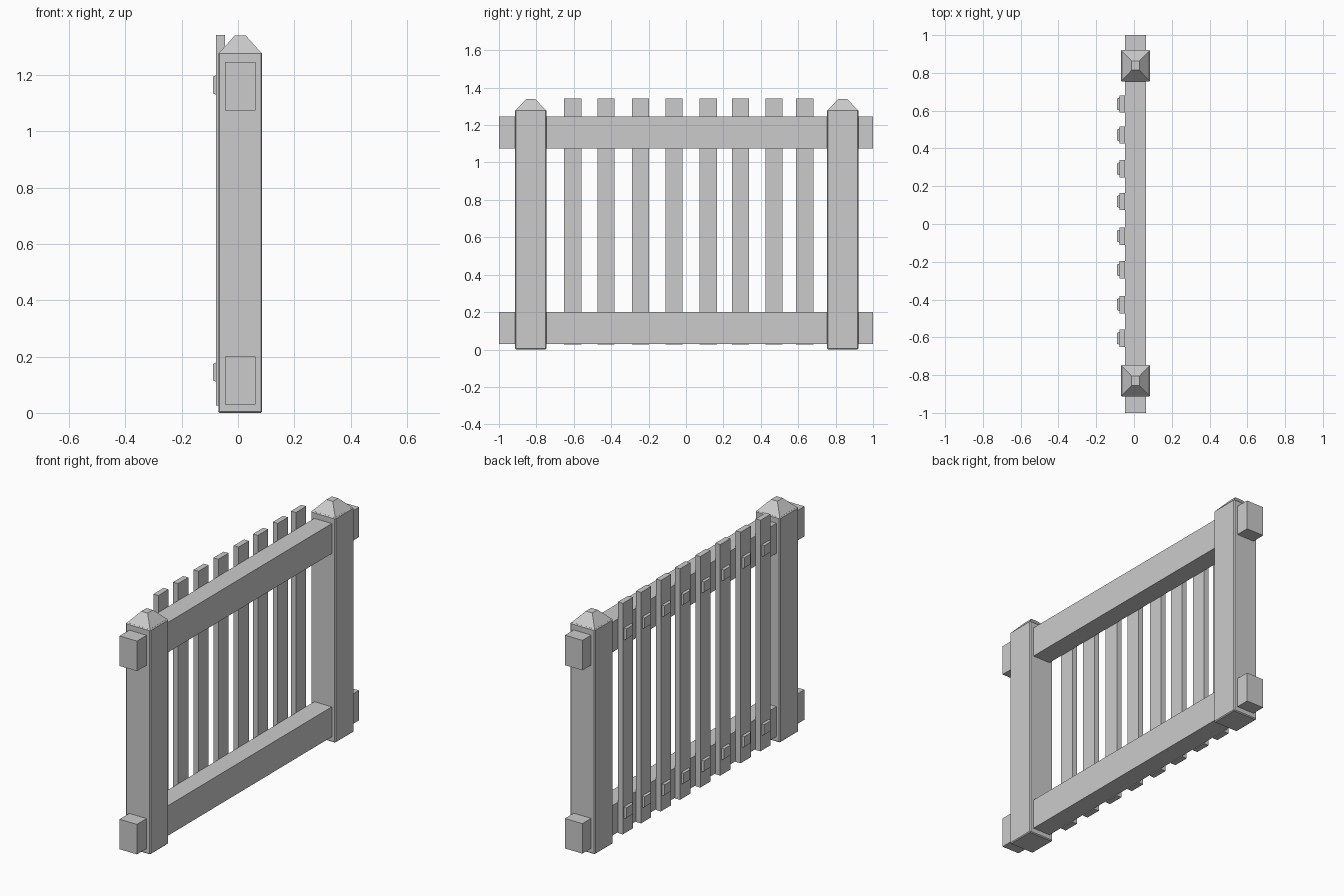
import bpy, bmesh
from mathutils import Vector

if "Cube" in bpy.data.objects:
    bpy.data.objects.remove(bpy.data.objects["Cube"])


def box(name, lo, hi, bevel=0.0):
    """Axis-aligned box between two corners, optionally chamfered."""
    lo, hi = Vector(lo), Vector(hi)
    bm = bmesh.new()
    bmesh.ops.create_cube(bm, size=1)
    for v in bm.verts:
        v.co = (lo + hi) / 2 + v.co * (hi - lo)
    if bevel:
        bmesh.ops.bevel(bm, geom=bm.edges[:], offset=bevel, segments=1, affect='EDGES')
    return finish(name, bm)


def frustum(name, base, top):
    """Solid between two matching four-point loops."""
    bm = bmesh.new()
    a = [bm.verts.new(p) for p in base]
    b = [bm.verts.new(p) for p in top]
    bm.faces.new(a)
    bm.faces.new(b)
    for i in range(4):
        j = (i + 1) % 4
        bm.faces.new((a[i], a[j], b[j], b[i]))
    bmesh.ops.recalc_face_normals(bm, faces=bm.faces)
    return finish(name, bm)


def finish(name, bm):
    mesh = bpy.data.meshes.new(name)
    bm.to_mesh(mesh)
    bm.free()
    ob = bpy.data.objects.new(name, mesh)
    bpy.context.collection.objects.link(ob)
    return ob


CORNERS = ((-1, -1), (1, -1), (1, 1), (-1, 1))

# Square posts with chamfered edges and blunt pyramid caps
PX = 0.008
for side, py in (("front", -0.83), ("back", 0.838)):
    box(f"{side}_post", (PX - 0.078, py - 0.083, 0), (PX + 0.078, py + 0.083, 1.282), 0.005)
    frustum(f"{side}_post_cap",
            [(PX + sx * 0.076, py + sy * 0.081, 1.278) for sx, sy in CORNERS],
            [(PX + sx * 0.02, py + sy * 0.024, 1.34) for sx, sy in CORNERS])

# Horizontal rails running through the posts
for name, z in (("bottom_rail", 0.03), ("top_rail", 1.075)):
    box(name, (-0.047, -1, z), (0.063, 1, z + 0.171))

# Unevenly spaced pickets, each with two square fixing heads
for i, y in enumerate((-0.605, -0.427, -0.243, -0.064, 0.119, 0.292, 0.471, 0.635), 1):
    box(f"picket_{i}", (-0.078, y - 0.046, 0.026), (-0.047, y + 0.046, 1.343))
    for level, z in (("lower", 0.145), ("upper", 1.165)):
        frustum(f"{level}_peg_{i}",
                [(-0.077, y + sy * 0.034, z + sz * 0.035) for sy, sz in CORNERS],
                [(-0.089, y + sy * 0.029, z + sz * 0.029) for sy, sz in CORNERS])
